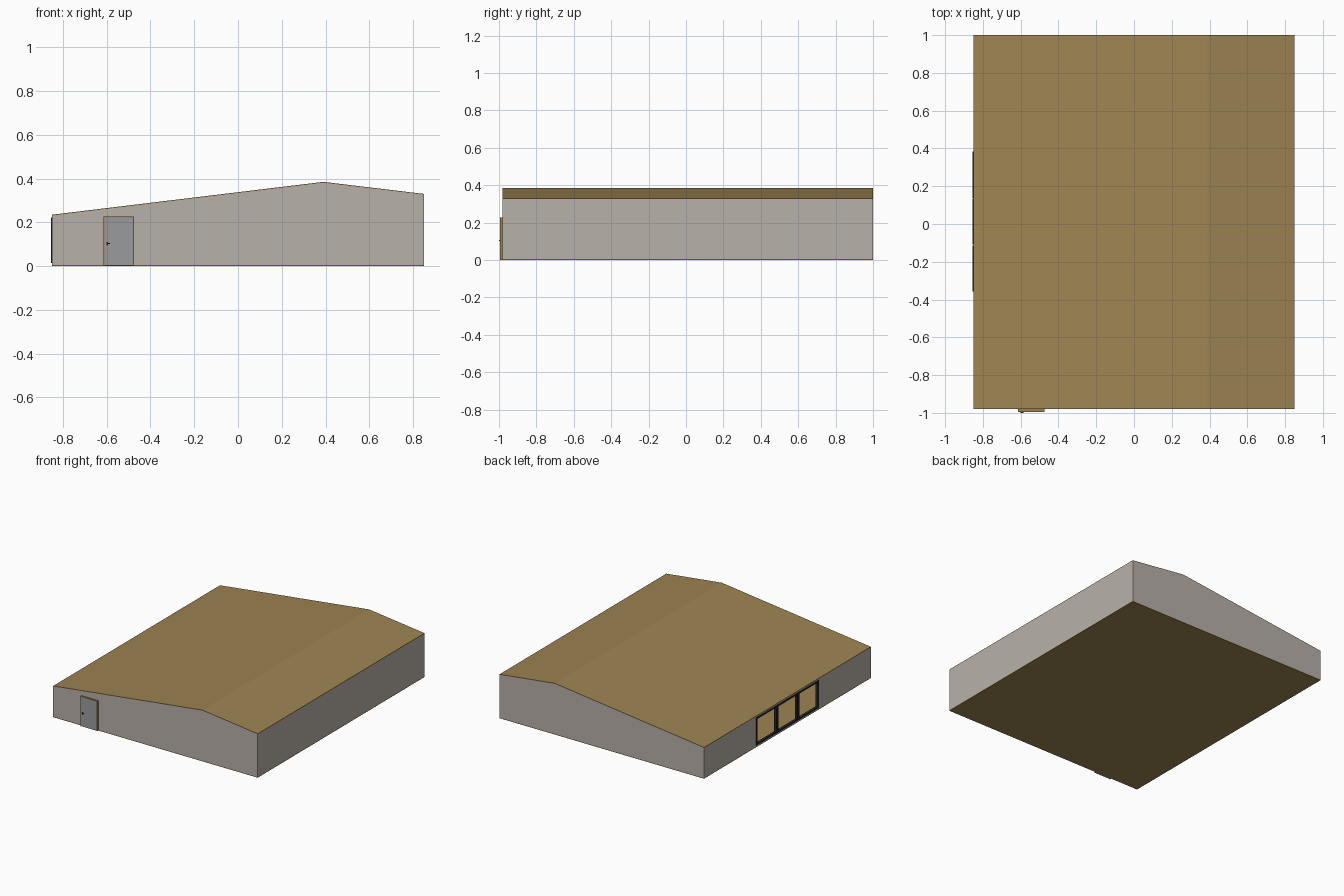
import bpy
from mathutils import Vector

if "Cube" in bpy.data.objects:
    bpy.data.objects.remove(bpy.data.objects["Cube"])

X, Y0, Y1, T = 0.85, -0.98, 1.0, 0.015      # half width, front, back, wall thickness
RX, ZL, ZR, ZT = 0.39, 0.235, 0.33, 0.385   # ridge x, left eave, right eave, ridge
RT, FT = 0.004, 0.005                       # roof and floor thickness


def mat(name, r, g, b):
    m = bpy.data.materials.new(name)
    m.diffuse_color = (r, g, b, 1)
    m.use_nodes = True
    m.node_tree.nodes["Principled BSDF"].inputs["Base Color"].default_value = m.diffuse_color
    return m


TIMBER = mat("timber", 0.34, 0.23, 0.085)
PLASTER = mat("plaster", 0.48, 0.44, 0.40)
DARK = mat("dark_metal", 0.02, 0.02, 0.022)
DOOR = mat("door_grey", 0.32, 0.33, 0.34)


def prism(name, profile, y0, y1, m):
    """Extrude an x-z profile along y."""
    n = len(profile)
    verts = [(x, y0, z) for x, z in profile] + [(x, y1, z) for x, z in profile]
    faces = [tuple(range(n)), tuple(range(2 * n - 1, n - 1, -1))]
    faces += [(i, i + n, (i + 1) % n + n, (i + 1) % n) for i in range(n)]
    me = bpy.data.meshes.new(name)
    me.from_pydata(verts, [], faces)
    me.materials.append(m)
    ob = bpy.data.objects.new(name, me)
    bpy.context.collection.objects.link(ob)
    return ob


def box(name, x0, x1, y0, y1, z0, z1, m):
    return prism(name, [(x0, z0), (x1, z0), (x1, z1), (x0, z1)], y0, y1, m)


def roof_z(x):
    if x < RX:
        return ZL + (ZT - ZL) * (x + X) / (RX + X)
    return ZT + (ZR - ZT) * (x - RX) / (X - RX)


def band(name, x0, x1, drop, thick, y0, y1, m):
    """Strip following the roof slope, a given drop below its top."""
    xs = [x0] + ([RX] if x0 < RX < x1 else []) + [x1]
    low = [(x, roof_z(x) - drop - thick) for x in xs]
    high = [(x, roof_z(x) - drop) for x in reversed(xs)]
    return prism(name, low + high, y0, y1, m)


# Floor and thin two-slope roof
box("floor", -X, X, Y0, Y1, 0, FT, TIMBER)
band("roof", -X, X, 0, RT, Y0, Y1, TIMBER)

# Gable walls and right wall
gable = [(-X, FT), (X, FT), (X, ZR - RT), (RX, ZT - RT), (-X, ZL - RT)]
prism("front_wall", gable, Y0, Y0 + T, PLASTER)
prism("back_wall", gable, Y1 - T, Y1, PLASTER)
box("right_wall", X - T, X, Y0 + T, Y1 - T, FT, ZR - RT, PLASTER)

# Left wall around a row of three open windows
WY0, WY1, WZ0, WZ1 = -0.36, 0.385, 0.015, 0.222
for name, y0, y1, z0, z1 in (("left_wall_front", Y0 + T, WY0, FT, ZL - RT),
                             ("left_wall_back", WY1, Y1 - T, FT, ZL - RT),
                             ("window_sill_wall", WY0, WY1, FT, WZ0),
                             ("window_lintel_wall", WY0, WY1, WZ1, ZL - RT)):
    box(name, -X, -X + T, y0, y1, z0, z1, PLASTER)

# Window frames
W = (WY1 - WY0) / 3
B = 0.011
for i in range(3):
    a, b = WY0 + i * W + 0.002, WY0 + (i + 1) * W - 0.002
    for part, y0, y1, z0, z1 in (("jamb_front", a, a + B, WZ0, WZ1),
                                 ("jamb_back", b - B, b, WZ0, WZ1),
                                 ("sill", a + B, b - B, WZ0, WZ0 + B),
                                 ("head", a + B, b - B, WZ1 - B, WZ1)):
        box(f"window_{i + 1}_{part}", -X - 0.005, -X + T, y0, y1, z0, z1, DARK)

# Front door with thin timber frame and lever handle
DX0, DX1, DZ = -0.615, -0.475, 0.226
box("door_frame_left", DX0, DX0 + 0.004, -0.994, Y0, 0, DZ, TIMBER)
box("door_frame_right", DX1 - 0.004, DX1, -0.994, Y0, 0, DZ, TIMBER)
box("door_frame_top", DX0 + 0.004, DX1 - 0.004, -0.994, Y0, DZ - 0.004, DZ, TIMBER)
box("door_leaf", DX0 + 0.004, DX1 - 0.004, -0.993, Y0, 0.002, DZ - 0.004, DOOR)
box("door_handle_plate", -0.601, -0.594, -0.995, -0.993, 0.094, 0.110, DARK)
box("door_handle_lever", -0.600, -0.584, -1.0, -0.995, 0.102, 0.106, DARK)

# Rafters, side plates and ridge beam under the roof
for i, y in enumerate((-0.94, -0.62, -0.37, -0.115, 0.14, 0.39, 0.64, 0.95)):
    band(f"rafter_{i + 1}", -X + T, X - T, RT, 0.016, y - 0.006, y + 0.006, TIMBER)
for name, x in (("left_purlin", -0.75), ("ridge_beam", RX), ("right_purlin", 0.755)):
    band(name, x - 0.006, x + 0.006, RT, 0.022, Y0 + T, Y1 - T, TIMBER)
# Posts carrying the ridge beam
for name, y in (("front_post", Y0 + T), ("back_post", Y1 - T - 0.02)):
    box(name, RX - 0.01, RX + 0.01, y, y + 0.02, FT, ZT - 0.026, TIMBER)
